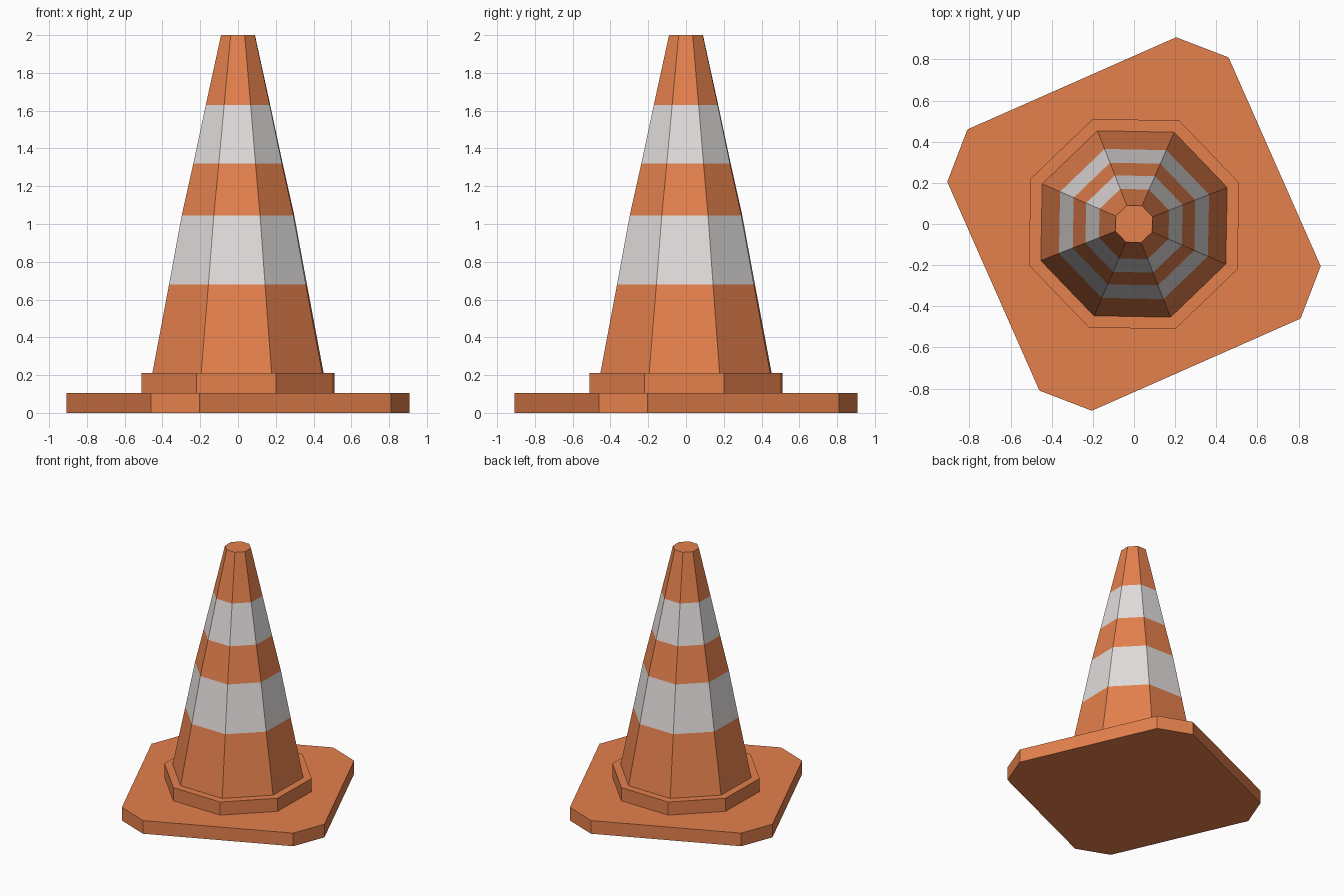
import bpy, bmesh, math

if "Cube" in bpy.data.objects:
    bpy.data.objects.remove(bpy.data.objects["Cube"])


def material(name, rgb):
    m = bpy.data.materials.new(name)
    m.diffuse_color = (*rgb, 1)
    m.use_nodes = True
    m.node_tree.nodes["Principled BSDF"].inputs["Base Color"].default_value = m.diffuse_color
    return m


orange = material("orange", (0.78, 0.218, 0.074))
white = material("off_white", (0.76, 0.72, 0.72))


def loft(name, rings, stripes=()):
    """Join rings of (x, y, z) points into a closed solid; the listed bands are white."""
    bm = bmesh.new()
    loops = [[bm.verts.new(p) for p in ring] for ring in rings]
    n = len(loops[0])
    for k, (a, b) in enumerate(zip(loops, loops[1:])):
        for i in range(n):
            j = (i + 1) % n
            f = bm.faces.new((a[i], a[j], b[j], b[i]))
            f.material_index = 1 if k in stripes else 0
    bm.faces.new(loops[0][::-1])
    bm.faces.new(loops[-1])
    bmesh.ops.recalc_face_normals(bm, faces=bm.faces)
    me = bpy.data.meshes.new(name)
    bm.to_mesh(me)
    bm.free()
    me.materials.append(orange)
    me.materials.append(white)
    ob = bpy.data.objects.new(name, me)
    bpy.context.collection.objects.link(ob)
    return ob


def octagon(r, z, turn=-1.1):
    angles = [math.radians(22.5 + turn + 45 * i) for i in range(8)]
    return [(r * math.cos(a), r * math.sin(a), z) for a in angles]


def plate(z):
    """Turned square with cut corners: one corner repeated four times."""
    pts = []
    for q in range(4):
        c, s = round(math.cos(q * math.pi / 2)), round(math.sin(q * math.pi / 2))
        for x, y in ((0.46, 0.81), (0.205, 0.908)):
            pts.append((x * c - y * s, x * s + y * c, z))
    return pts


# Foot plate and collar
loft("base_plate", [plate(0), plate(0.105)])
loft("collar", [octagon(0.549, 0.105), octagon(0.549, 0.21)])

# Cone body, slightly bulged, with two white bands
profile = [(0.487, 0.21), (0.392, 0.68), (0.320, 1.045),
           (0.254, 1.32), (0.183, 1.63), (0.0965, 2.0)]
loft("cone_body", [octagon(r, z) for r, z in profile], stripes=(1, 3))
